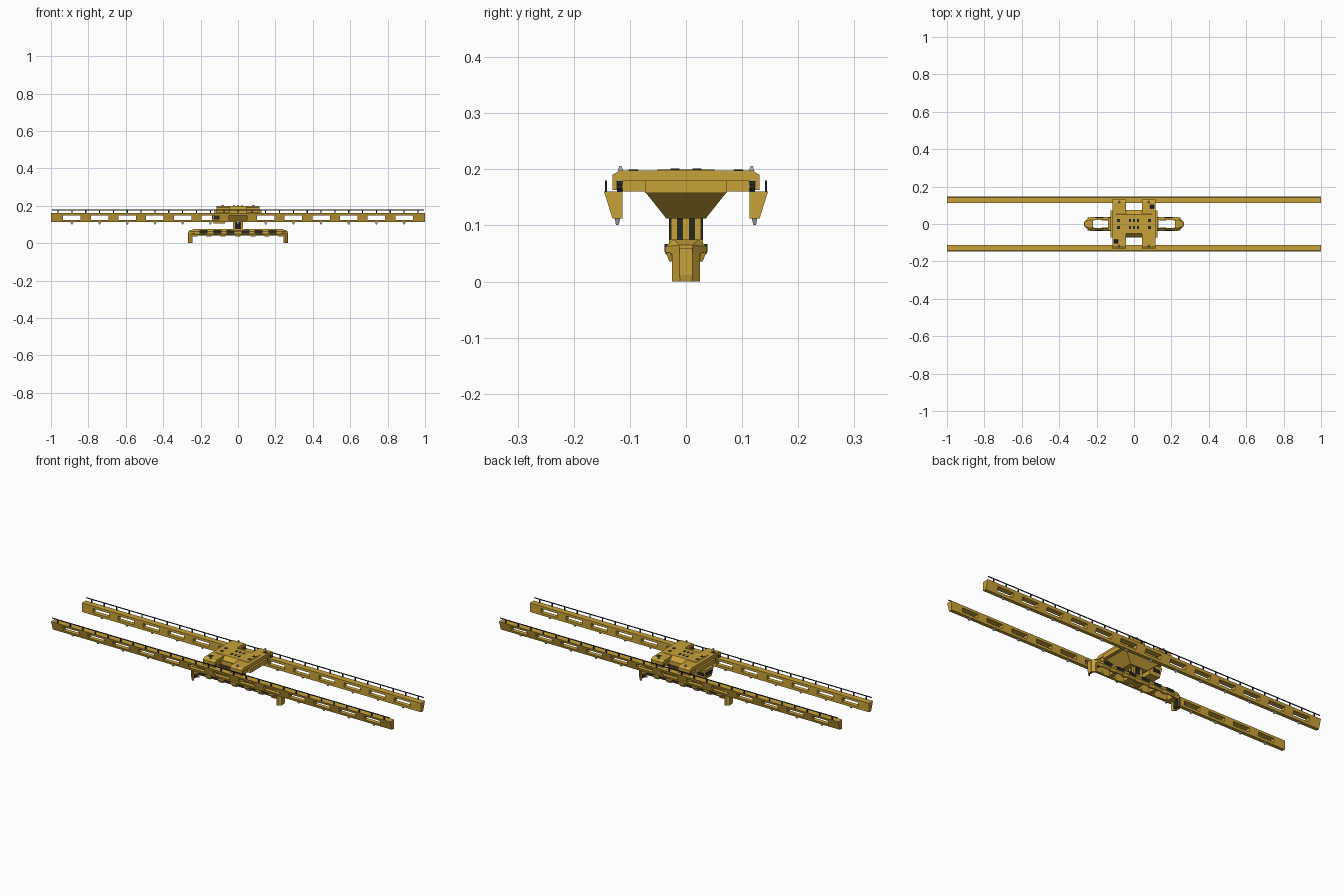
import bpy, bmesh
from itertools import product


def material(name, rgb):
    m = bpy.data.materials.new(name)
    m.diffuse_color = (*rgb, 1)
    return m


YELLOW = material("yellow_paint", (0.58, 0.36, 0.04))
BLACK = material("black_rubber", (0.02, 0.02, 0.02))
GREY = material("lamp_grey", (0.45, 0.45, 0.45))


# Each part is a set of convex solids, given as point lists
def part(name, solids, mat):
    bm = bmesh.new()
    for pts in solids:
        tmp = bmesh.new()
        for p in pts:
            tmp.verts.new(p)
        bmesh.ops.convex_hull(tmp, input=tmp.verts[:])
        bmesh.ops.dissolve_limit(tmp, angle_limit=0.01, verts=tmp.verts[:], edges=tmp.edges[:])
        bmesh.ops.recalc_face_normals(tmp, faces=tmp.faces[:])
        me = bpy.data.meshes.new("tmp")
        tmp.to_mesh(me)
        tmp.free()
        bm.from_mesh(me)
        bpy.data.meshes.remove(me)
    mesh = bpy.data.meshes.new(name)
    bm.to_mesh(mesh)
    bm.free()
    mesh.materials.append(mat)
    ob = bpy.data.objects.new(name, mesh)
    bpy.context.collection.objects.link(ob)
    return ob


def box(x0, x1, y0, y1, z0, z1):
    return list(product((x0, x1), (y0, y1), (z0, z1)))


def frustum(lo, z0, hi, z1):
    return [(x, y, z0) for x in lo[:2] for y in lo[2:]] + [(x, y, z1) for x in hi[:2] for y in hi[2:]]


def prism_x(profile, x0, x1):
    return [(x, y, z) for x in (x0, x1) for y, z in profile]


def flip(solids, sx=1, sy=1):
    return [[(sx * x, sy * y, z) for x, y, z in s] for s in solids]


def both(solids, sx=1, sy=1):
    return solids + flip(solids, sx, sy)


# Girders: slanted outer face, long windows right through
def outer(z):
    return 0.131 + (z - 0.112) / 0.048 * 0.015


def girder_piece(x0, x1, z0, z1):
    return prism_x([(0.113, z0), (outer(z0), z0), (outer(z1), z1), (0.113, z1)], x0, x1)


PITCH = 0.148
centres = [k * PITCH for k in range(-6, 7)]
girder = [girder_piece(-1, 1, 0.112, 0.125), girder_piece(-1, 1, 0.147, 0.16)]
edges = [-1] + [v for c in centres for v in (c - 0.047, c + 0.047)] + [1]
girder += [girder_piece(edges[i], edges[i + 1], 0.125, 0.147) for i in range(0, len(edges), 2)]

# Power rail on thin posts along the outer edge
power = [box(-0.995, 0.995, 0.141, 0.1445, 0.176, 0.18)]
power += [box(i * PITCH / 2 - 0.003, i * PITCH / 2 + 0.003, 0.141, 0.1445, 0.158, 0.178) for i in range(-13, 14)]

# Lamps under the girder
lamps = [frustum((c - 0.003, c + 0.003, 0.120, 0.125), 0.101, (c - 0.008, c + 0.008, 0.117, 0.127), 0.113)
         for c in centres]

for side, s in (("front", -1), ("back", 1)):
    part(side + "_girder", flip(girder, 1, s), YELLOW)
    part(side + "_power_rail", flip(power, 1, s), BLACK)
    part(side + "_girder_lamps", flip(lamps, 1, s), GREY)

# Trolley crossbars with wheel cheeks on the girders
bar = [(0.044, y, z) for y, z in ((-0.131, 0.18), (-0.131, 0.19), (-0.118, 0.198), (0.118, 0.198), (0.131, 0.19), (0.131, 0.18))]
bar += [(x + 0.071, y, z) for x, y, z in bar]
cheeks = both([box(0.044, 0.115, 0.123, 0.131, 0.163, 0.182)], 1, -1)
part("trolley_crossbars", both([bar, box(0.05, 0.11, -0.113, 0.113, 0.16, 0.18)] + cheeks, -1), YELLOW)

wheels = [[(cx + 0.009 * a, y, 0.1695 + 0.0095 * b) for y in (0.112, 0.123)
           for a, b in ((1, .4), (.4, 1), (-.4, 1), (-1, .4), (-1, -.4), (-.4, -1), (.4, -1), (1, -.4))]
          for cx in (0.058, 0.101)]
part("trolley_wheels", both(both(wheels, -1), 1, -1), BLACK)

# Trolley body, sloped housing and hopper below
part("trolley_body", [box(-0.125, 0.125, -0.073, 0.073, 0.158, 0.18),
                      frustum((-0.115, 0.115, -0.068, 0.074), 0.18, (-0.095, 0.095, -0.05, 0.05), 0.2)], YELLOW)
part("hoist_hopper", [frustum((-0.05, 0.05, -0.035, 0.035), 0.112, (-0.11, 0.11, -0.073, 0.073), 0.16)], YELLOW)

# Housing vents on the ends and top
vents = both([box(0.098, 0.113, 0.009, 0.03, 0.185, 0.195)], 1, -1)
vents = both(vents + both([box(0.075, 0.09, 0.012, 0.026, 0.195, 0.2012)], 1, -1), -1)
vents += [box(x - 0.005, x + 0.005, y - 0.008, y + 0.008, 0.195, 0.2012)
          for x in (-0.022, 0, 0.022) for y in (-0.02, 0.02)]
part("housing_vents", vents, BLACK)

# Drive motors on opposite corners, warning lamps on bar ends
motor = [frustum((0.085, 0.108, 0.083, 0.105), 0.197, (0.088, 0.105, 0.086, 0.1), 0.2)]
part("drive_motors", motor + flip(motor, -1, -1), BLACK)
beacon = [frustum((0.074, 0.084, 0.112, 0.122), 0.197, (0.077, 0.081, 0.115, 0.119), 0.206)]
part("warning_lamps", both(both(beacon, -1), 1, -1), GREY)

# Operator cabin hanging at the left end of the trolley
part("cabin", [frustum((-0.13, -0.07, -0.03, 0.03), 0.106, (-0.14, -0.06, -0.035, 0.035), 0.16)], YELLOW)
part("cabin_windows", [box(-0.128, -0.09, -0.0345, 0.0345, 0.126, 0.144), box(-0.139, -0.125, -0.024, 0.024, 0.126, 0.144)], BLACK)

# Telescopic column
part("column", [box(x - 0.007, x + 0.007, y - 0.006, y + 0.006, 0.068, 0.116)
                for x in (-0.02, 0, 0.02) for y in (-0.021, 0, 0.021)], YELLOW)
part("column_core", [box(-0.022, 0.022, -0.018, 0.018, 0.068, 0.116)]
     + both([box(-0.012, 0.012, 0.026, 0.03, 0.075, 0.114)], 1, -1), BLACK)

# Spreader: twin side beams, cross blocks and chamfered ends
beam = [prism_x([(0.022, 0.075), (0.037, 0.062), (0.037, 0.05), (0.026, 0.04), (0.022, 0.04)], -0.235, 0.235)]
section = [(-0.022, 0.075), (0.022, 0.075), (0.037, 0.062), (0.037, 0.05), (0.025, 0.042), (-0.025, 0.042),
           (-0.037, 0.05), (-0.037, 0.062)]
end = prism_x(section, 0.218, 0.235) + box(0.264, 0.265, -0.012, 0.012, 0.048, 0.065)
spreader = both(beam, 1, -1) + [box(-0.045, 0.045, -0.03, 0.03, 0.045, 0.075)]
spreader += both([end, box(0.11, 0.13, -0.024, 0.024, 0.045, 0.072)], -1)
part("spreader", spreader, YELLOW)

# Black side panels and yellow pads along the spreader
panels = [box(c - 0.022, c + 0.022, 0.03, 0.0385, 0.053, 0.067) for c in (-0.185, -0.11, -0.04, 0.04, 0.11, 0.185)]
part("spreader_panels", both(panels, 1, -1), BLACK)
pads = [frustum((c - 0.012, c + 0.012, 0.02, 0.03), 0.036, (c - 0.018, c + 0.018, 0.02, 0.036), 0.052)
        for c in (-0.23, -0.155, -0.08, 0, 0.08, 0.155, 0.23)]
part("spreader_pads", both(pads, 1, -1), YELLOW)

# End claws: centre plate with two swept-back cheeks
plate = [(x, y, z) for y in (-0.012, 0.012) for x, z in ((0.257, 0.006), (0.265, 0), (0.257, 0.05), (0.268, 0.06), (0.268, 0.012))]
cheek = [(x + dx, y, z) for x, y in ((0.258, 0.011), (0.243, 0.025)) for dx in (0, 0.009) for z in (0.0, 0.05)]
part("end_claws", both([plate] + both([cheek], 1, -1), -1), YELLOW)
part("claw_liners", both([box(0.25, 0.2575, -0.014, 0.014, 0.005, 0.045)], -1), BLACK)
